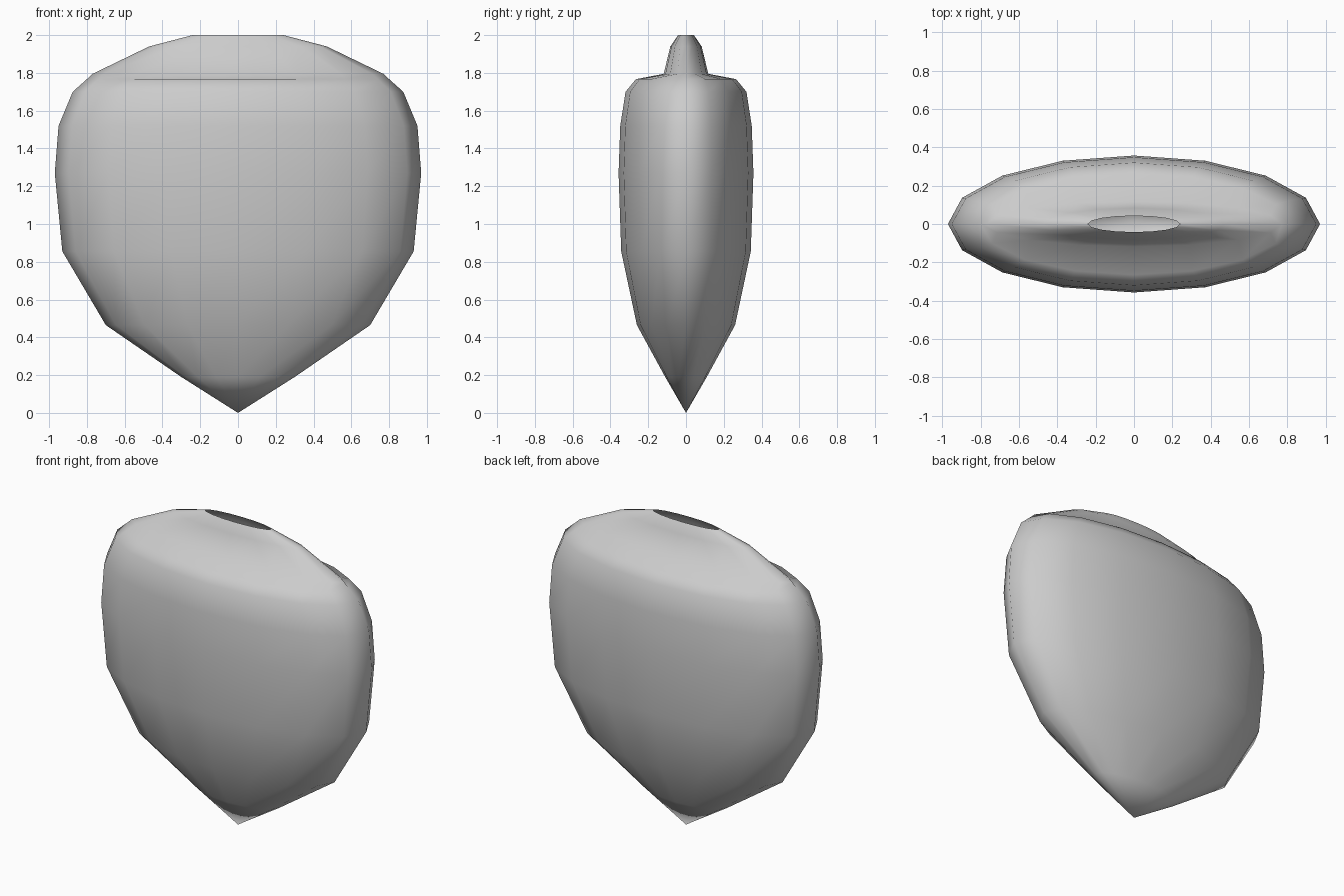
import bpy, bmesh
from math import cos, sin, tau

if "Cube" in bpy.data.objects:
    bpy.data.objects.remove(bpy.data.objects["Cube"])

SIDES = 16
# elliptical rings from low to high: half width, half depth, height
RINGS = [
    (0.30, 0.11, 0.19), (0.70, 0.26, 0.465), (0.93, 0.343, 0.855),
    (0.97, 0.357, 1.27), (0.95, 0.348, 1.52), (0.875, 0.32, 1.70),
    (0.80, 0.265, 1.767),                       # shoulder
    (0.77, 0.118, 1.795), (0.47, 0.083, 1.94),  # narrow crest
    (0.24, 0.042, 2.0),                         # open rim
]

bm = bmesh.new()
tip = bm.verts.new((0, 0, 0))
loops = [[bm.verts.new((a * cos(tau * i / SIDES), b * sin(tau * i / SIDES), z))
          for i in range(SIDES)] for a, b, z in RINGS]

# pointed base
for i in range(SIDES):
    bm.faces.new((tip, loops[0][(i + 1) % SIDES], loops[0][i]))

# body wall, left open at the top
for low, high in zip(loops, loops[1:]):
    for i in range(SIDES):
        j = (i + 1) % SIDES
        bm.faces.new((low[i], low[j], high[j], high[i]))

for f in bm.faces:
    f.smooth = True

mesh = bpy.data.meshes.new("flattened_pod")
bm.to_mesh(mesh)
bm.free()
pod = bpy.data.objects.new("flattened_pod", mesh)
bpy.context.collection.objects.link(pod)
